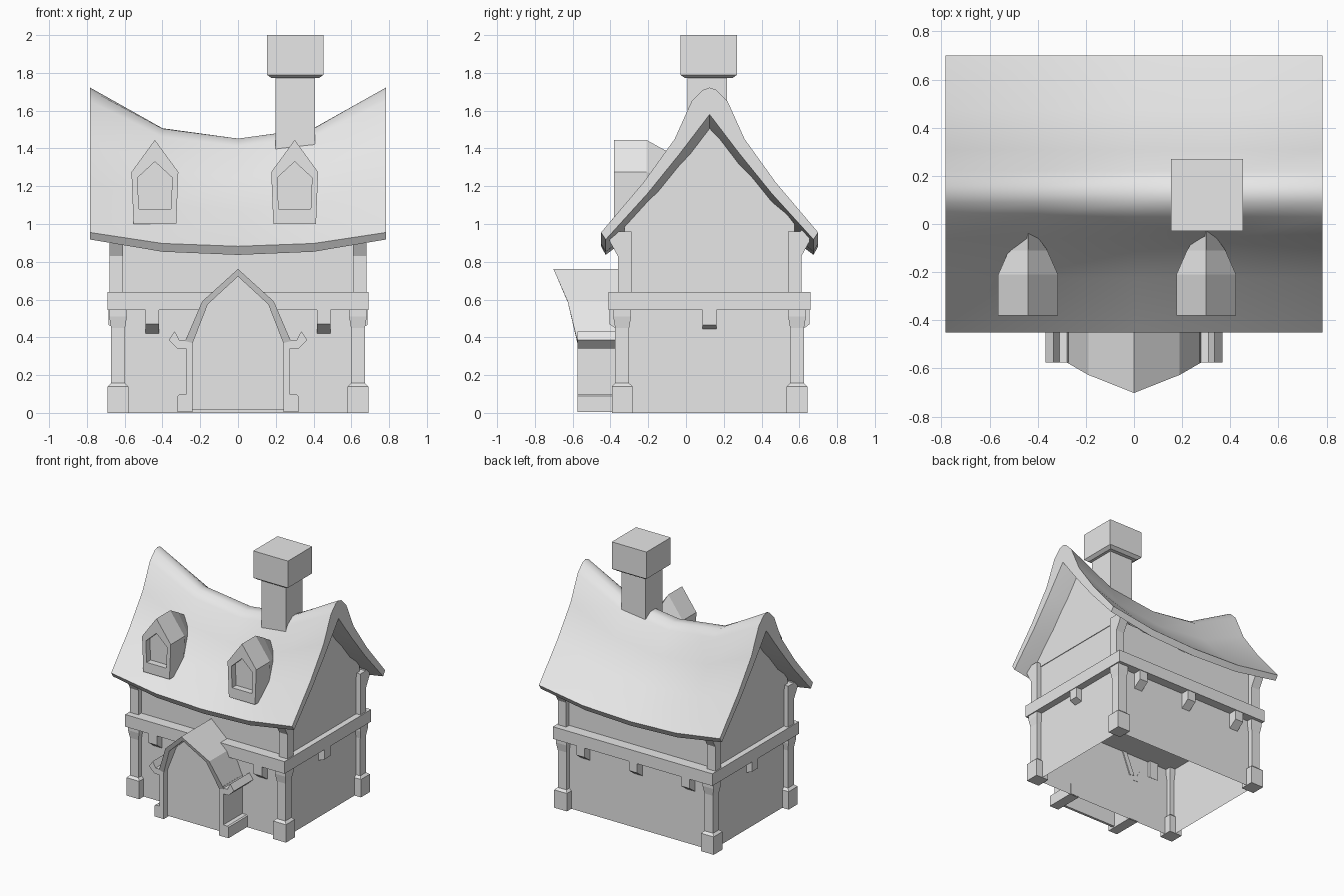
import bpy, bmesh, math

cube = bpy.data.objects.get("Cube")
if cube:
    bpy.data.objects.remove(cube, do_unlink=True)

grey = bpy.data.materials.new("plain_grey")
grey.use_nodes = True
GREY = (0.8, 0.8, 0.8, 1)
grey.diffuse_color = GREY
grey.node_tree.nodes["Principled BSDF"].inputs["Base Color"].default_value = GREY

CY = 0.125  # depth position of the house centre line


def loft(name, rings, caps=True, smooth=None):
    """Skin a series of closed rings and optionally cap both ends."""
    bm = bmesh.new()
    loops = [[bm.verts.new(p) for p in ring] for ring in rings]
    n = len(loops[0])
    for a, b in zip(loops, loops[1:]):
        for i in range(n):
            j = (i + 1) % n
            bm.faces.new((a[i], a[j], b[j], b[i]))
    if caps:
        bm.faces.new(loops[0][::-1])
        bm.faces.new(loops[-1])
    bmesh.ops.recalc_face_normals(bm, faces=bm.faces)
    mesh = bpy.data.meshes.new(name)
    bm.to_mesh(mesh)
    bm.free()
    if smooth:
        mesh.shade_smooth()
        mesh.set_sharp_from_angle(angle=math.radians(smooth))
    mesh.materials.append(grey)
    obj = bpy.data.objects.new(name, mesh)
    bpy.context.collection.objects.link(obj)
    return obj


def rect(x, y, z, hx, hy):
    return [(x - hx, y - hy, z), (x + hx, y - hy, z),
            (x + hx, y + hy, z), (x - hx, y + hy, z)]


def stack(name, x, y, levels, caps=True):
    """Rectangular column from (height, half width, half depth) levels."""
    return loft(name, [rect(x, y, z, hx, hy) for z, hx, hy in levels], caps)


def prism_x(name, pts, x0, x1):
    return loft(name, [[(x, y, z) for y, z in pts] for x in (x0, x1)])


def prism_y(name, pts, y0, y1):
    return loft(name, [[(x, y, z) for x, z in pts] for y in (y0, y1)])


def mirrored(half):
    """Complete a half profile that ends on the centre line."""
    return half + [(-u, z) for u, z in half[-2::-1]]


# Walls and floor band
stack("lower_walls", 0, CY, [(0, .635, .463), (.56, .635, .463)], caps=False)
stack("floor_band", 0, CY, [(.545, .69, .535), (.64, .69, .535)])
stack("upper_walls", 0, CY, [(.62, .645, .45), (.95, .645, .45)])
gable = mirrored([(-.45, .93), (-.45, 1.0), (-.33, 1.15), (-.16, 1.33), (0, 1.52)])
for side in (-1, 1):
    prism_x("gable_wall", [(CY + u, z) for u, z in gable], side * .6, side * .65)

# Corner posts
for sx in (-1, 1):
    for sy in (-1, 1):
        x, y = sx * .635, CY + sy * .463
        stack("lower_post", x, y,
              [(z, h, h) for z, h in ((0, .055), (.14, .055), (.157, .037),
                                      (.45, .037), (.51, .047), (.55, .047))])
        x, y = sx * .645, CY + sy * .45
        stack("upper_post", x, y, [(.63, .036, .036), (.96, .036, .036)])
        strut = [(.03, .81), (.036, .83), (.08, .91), (.08, .95), (.03, .97)]
        prism_x("eave_strut", [(y + sy * u, z) for u, z in strut], x - .036, x + .036)

# Beam ends under the band
for sy, xs in ((-1, (-.455, .455)), (1, (-.455, 0, .455))):
    end = [(.44, .55), (.53, .55), (.53, .47), (.44, .405)]
    for x in xs:
        prism_x("beam_end", [(CY + sy * u, z) for u, z in end], x - .036, x + .036)
for sx in (-1, 1):
    end = [(.61, .55), (.685, .55), (.685, .465), (.61, .435)]
    prism_y("side_beam_end", [(sx * u, z) for u, z in end], CY - .037, CY + .037)

# Sagging roof
outer = mirrored([(-.575, .955), (-.35, 1.22), (-.185, 1.45),
                  (-.095, 1.65), (-.035, 1.71), (0, 1.722)])
inner = mirrored([(-.55, .918), (-.33, 1.16), (-.16, 1.37), (0, 1.58)])
section = outer + inner[::-1]
rings = []
for x, eave_drop, ridge_drop in ((-.783, 0, 0), (-.4, .058, .215), (0, .073, .27),
                                 (.4, .058, .215), (.783, 0, 0)):
    ring = []
    for u, z in section:
        t = 1 - abs(u) / .575
        ring.append((x, CY + u, z - eave_drop - t * (ridge_drop - eave_drop)))
    rings.append(ring)
loft("roof", rings, smooth=35)

# Chimney
stack("chimney_shaft", .303, .113, [(1.15, .104, .104), (1.8, .104, .104)])
stack("chimney_cap", .303, .12,
      [(1.772, .125, .125), (1.79, .15, .15), (2, .15, .15)])


# Dormers with a recessed window
def house_ring(x, y, bottom, shoulder, apex, foot, half):
    return [(x - foot, y, bottom), (x + foot, y, bottom), (x + half, y, shoulder),
            (x, y, apex), (x - half, y, shoulder)]


for x in (-.44, .3):
    window = (1.08, 1.245, 1.33, .085, .092)
    shell = (1.0, 1.275, 1.445, .113, .124)
    loft("dormer", [house_ring(x, -.33, *window),
                    house_ring(x, -.38, *window),
                    house_ring(x, -.38, *shell),
                    house_ring(x, -.21, *shell),
                    house_ring(x, -.11, 1.0, 1.25, 1.39, .075, .08),
                    house_ring(x, .0, 1.0, 1.2, 1.32, .01, .012)])

# Porch roof, its front leaning forward toward the ridge
arch = mirrored([(-.28, .38), (-.19, .59), (0, .762)])
arch += mirrored([(-.24, .37), (-.16, .575), (0, .722)])[::-1]


def lean(z):
    return -.575 - .127 * (max(z - .38, 0) / .382) ** 1.5


loft("porch_roof", [[(x, lean(z), z) for x, z in arch],
                    [(x, -.33, z) for x, z in arch]])

# Porch door panel, pillars, plinths and curled eaves
prism_y("door_panel", mirrored([(-.25, .015), (-.25, .38), (-.175, .58), (0, .735)]),
        -.53, -.51)
for s in (-1, 1):
    parts = {
        "porch_pillar": [(.24, .05), (.275, .05), (.275, .4), (.24, .38)],
        "porch_plinth": [(.24, .005), (.32, .005), (.32, .09), (.31, .097), (.24, .097)],
        "porch_eave": [(.25, .34), (.32, .34), (.367, .385), (.335, .432),
                       (.31, .385), (.25, .385)],
    }
    for name, pts in parts.items():
        prism_y(name, [(s * u, z) for u, z in pts], -.575, -.335)
